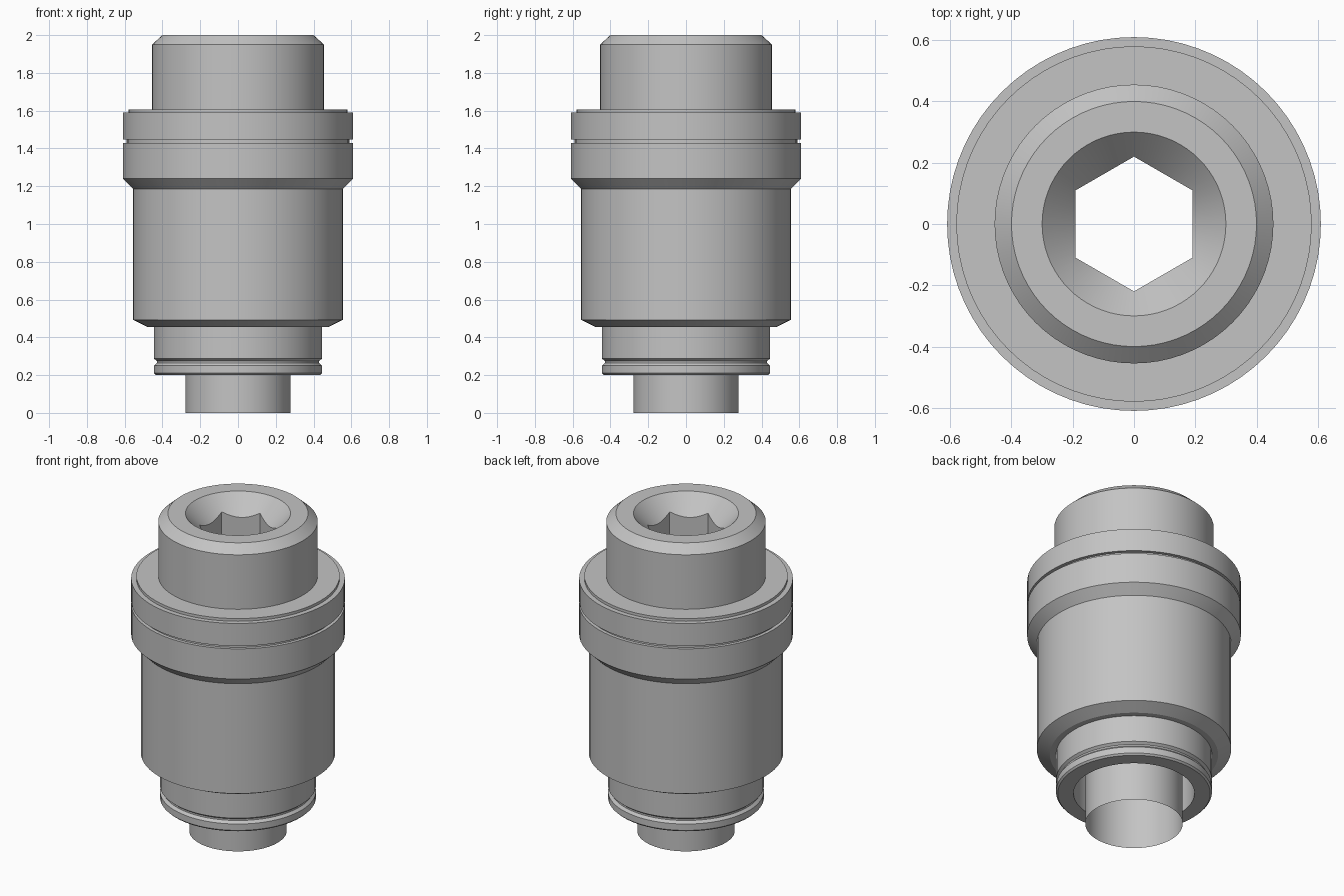
import bpy, bmesh, math

if "Cube" in bpy.data.objects:
    bpy.data.objects.remove(bpy.data.objects["Cube"], do_unlink=True)

SEGMENTS = 72
HEX_CORNER = 0.22

metal = bpy.data.materials.new("plain grey metal")
metal.use_nodes = True
GREY = (0.55, 0.55, 0.55, 1)
metal.diffuse_color = GREY
metal.node_tree.nodes["Principled BSDF"].inputs["Base Color"].default_value = GREY


def hex_radius(a):
    """Distance from the axis to a hexagon with corners on the y axis."""
    sector = math.pi / 3
    off = (a - math.pi / 2) % sector - sector / 2
    return HEX_CORNER * math.cos(sector / 2) / math.cos(off)


def funnel_height(a):
    """Height at which the hexagon meets the conical lead-in."""
    return 2 - (0.3 - hex_radius(a)) * 1.05


def lathe(name, profile):
    """Revolve (radius, height) points; either value may depend on the angle."""
    bm = bmesh.new()
    rings = []
    for r, z in profile:
        ring = []
        for i in range(SEGMENTS):
            a = math.tau * i / SEGMENTS
            rr = r(a) if callable(r) else r
            zz = z(a) if callable(z) else z
            ring.append(bm.verts.new((rr * math.cos(a), rr * math.sin(a), zz)))
        rings.append(ring)
    for low, high in zip(rings, rings[1:]):
        for i in range(SEGMENTS):
            j = (i + 1) % SEGMENTS
            bm.faces.new((low[i], low[j], high[j], high[i]))
    mesh = bpy.data.meshes.new(name)
    bm.to_mesh(mesh)
    bm.free()
    mesh.materials.append(metal)
    obj = bpy.data.objects.new(name, mesh)
    bpy.context.collection.objects.link(obj)
    bpy.ops.object.select_all(action="DESELECT")
    obj.select_set(True)
    bpy.context.view_layer.objects.active = obj
    bpy.ops.object.shade_smooth_by_angle(angle=math.radians(25))
    return obj


# Sleeve: bottom collar with groove, main barrel, grooved flange
lathe("sleeve", [
    (0.345, 0.6), (0.345, 0.2),
    (0.435, 0.2), (0.445, 0.21), (0.445, 0.25),
    (0.43, 0.265), (0.43, 0.275), (0.445, 0.287), (0.445, 0.455),
    (0.48, 0.455), (0.555, 0.493), (0.555, 1.185),
    (0.61, 1.24), (0.61, 1.43), (0.59, 1.43), (0.59, 1.448),
    (0.61, 1.448), (0.61, 1.59), (0.58, 1.59), (0.58, 1.607),
    (0.455, 1.607),
])

# Recess ceiling between sleeve and stem
lathe("recess_ceiling", [(0.278, 0.6), (0.345, 0.6)])

# Screw head with chamfered rim, conical lead-in and hexagonal socket
lathe("screw_head", [
    (0.455, 1.607), (0.455, 1.95), (0.4, 2), (0.3, 2),
    (hex_radius, funnel_height), (hex_radius, 1.0),
])

# Hollow stem, open at the bottom
lathe("stem", [(hex_radius, 1.0), (0.278, 1.0), (0.278, 0)])
